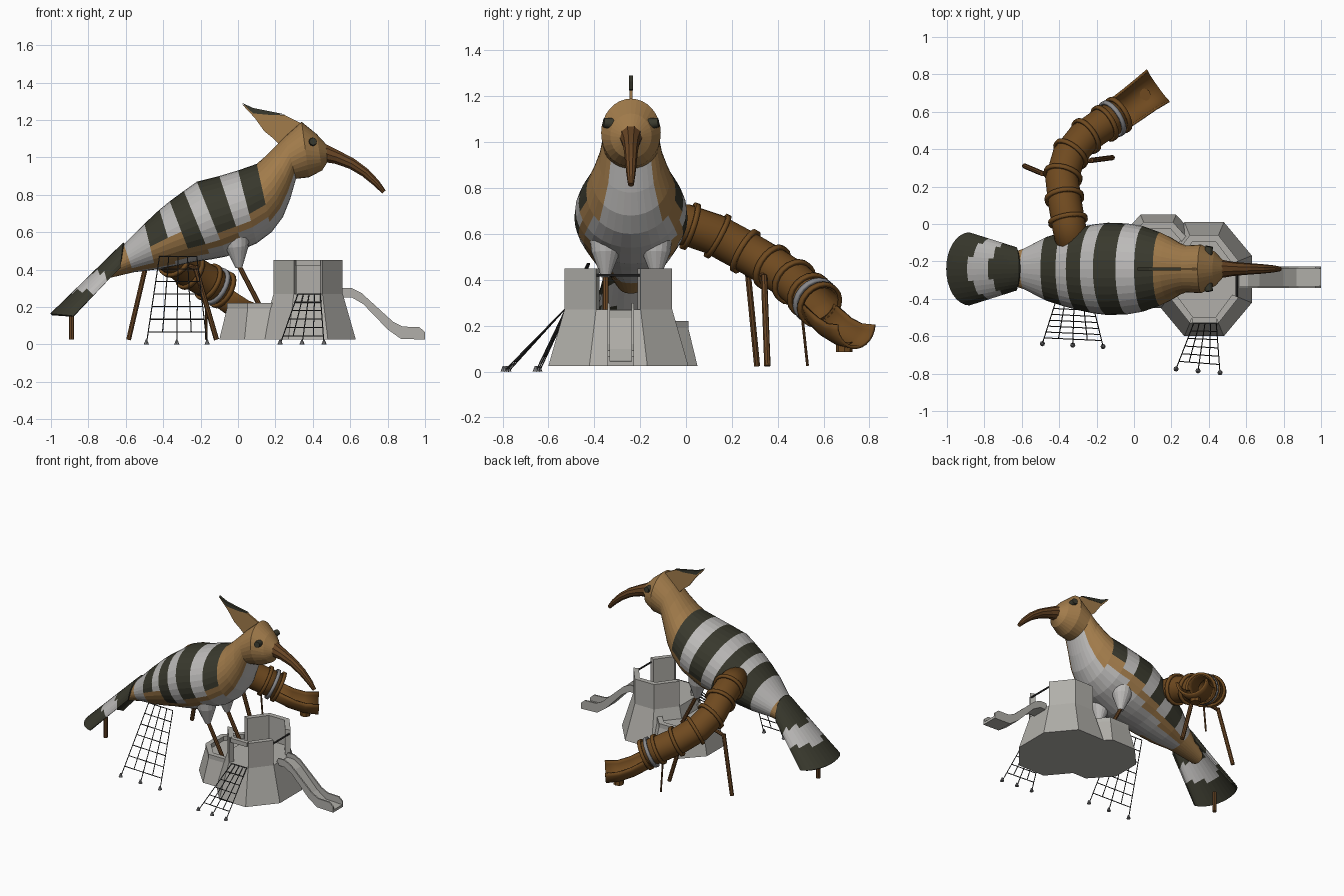
import bpy, bmesh
from math import sin, cos, pi, tan, radians, degrees
from mathutils import Vector as V

if "Cube" in bpy.data.objects:
    bpy.data.objects.remove(bpy.data.objects["Cube"])
BY = -0.24  # middle plane of the bird


def material(name, r, g, b):
    m = bpy.data.materials.new(name)
    m.use_nodes = True
    m.diffuse_color = (r, g, b, 1)
    m.node_tree.nodes["Principled BSDF"].inputs["Base Color"].default_value = (r, g, b, 1)
    return m


TAN = material("tan wood", .36, .2, .07)
DARK = material("dark plumage", .04, .04, .026)
PALE = material("pale plumage", .5, .49, .48)
BROWN = material("brown plastic", .16, .068, .014)
POLE = material("dark wood", .14, .06, .018)
STONE = material("stone grey", .44, .43, .4)
ROPE = material("rope", .04, .04, .04)
METAL = material("grey metal", .25, .25, .26)


def finish(name, bm, mats, smooth=False, thick=0):
    bmesh.ops.recalc_face_normals(bm, faces=bm.faces)
    me = bpy.data.meshes.new(name)
    bm.to_mesh(me)
    bm.free()
    ob = bpy.data.objects.new(name, me)
    bpy.context.collection.objects.link(ob)
    for m in mats:
        me.materials.append(m)
    if thick:
        mod = ob.modifiers.new("thickness", "SOLIDIFY")
        mod.thickness, mod.offset = thick, 0
    if smooth:
        bpy.ops.object.select_all(action="DESELECT")
        ob.select_set(True)
        bpy.context.view_layer.objects.active = ob
        bpy.ops.object.shade_smooth_by_angle(angle=radians(40))
    return ob


def loft(bm, rings, closed=True, caps=True, rule=None):
    """Skin rings of points; rule(ring, step) gives the material index."""
    vs = [[bm.verts.new(p) for p in r] for r in rings]
    n = len(rings[0])
    for i in range(len(vs) - 1):
        for j in range(n if closed else n - 1):
            k = (j + 1) % n
            f = bm.faces.new((vs[i][j], vs[i][k], vs[i + 1][k], vs[i + 1][j]))
            f.material_index = rule(i, j) if rule else 0
    if caps:
        for r, i in ((vs[0], 0), (vs[-1], len(vs) - 2)):
            bm.faces.new(r).material_index = rule(i, 0) if rule else 0


def circles(path, radii, n=16, start=0.0, sweep=2 * pi, closed=True):
    """Rings of points set square to a path."""
    pts, out = [V(p) for p in path], []
    for i, p in enumerate(pts):
        t = (pts[min(i + 1, len(pts) - 1)] - pts[max(i - 1, 0)]).normalized()
        side = t.cross(V((0, 0, 1)) if abs(t.z) < .99 else V((0, 1, 0))).normalized()
        up = side.cross(t)
        angles = [start + sweep * j / (n if closed else n - 1) for j in range(n)]
        out.append([p + radii[i] * (cos(a) * side + sin(a) * up) for a in angles])
    return out


def rod(bm, a, b, r, r2=None, n=8):
    loft(bm, circles([a, b], [r, r if r2 is None else r2], n))


def rods(name, ends, r, mat, r2=None, n=8):
    bm = bmesh.new()
    for a, b in ends:
        rod(bm, a, b, r, r2, n)
    return finish(name, bm, [mat], n > 6)


def plate(name, outline, y, t, mat):
    """Flat xz outline with thickness along y."""
    bm = bmesh.new()
    loft(bm, [[V((x, y + s * t / 2, z)) for x, z in outline] for s in (-1, 1)])
    return finish(name, bm, [mat])


# Bird body: each ring is top x, top z, bottom x, bottom z, half width
SECTIONS = [
    (-.72, .42, -.75, .34, .06), (-.61, .535, -.56, .385, .11), (-.5, .645, -.44, .4, .17),
    (-.42, .72, -.33, .42, .2), (-.365, .765, -.24, .44, .22), (-.29, .82, -.14, .455, .238),
    (-.22, .87, -.06, .47, .247), (-.1, .9, .03, .51, .243), (0, .93, .1, .54, .228),
    (.1, .965, .18, .6, .195), (.14, 1, .24, .68, .17), (.2, 1.06, .28, .78, .14),
    (.25, 1.11, .31, .885, .125), (.34, 1.19, .38, .893, .13), (.42, 1.125, .45, .93, .09),
    (.485, 1.055, .485, .985, .035)]
N = 32
rings = []
for xt, zt, xb, zb, w in SECTIONS:
    mid, half = V((xt + xb, 0, zt + zb)) / 2, V((xt - xb, 0, zt - zb)) / 2
    rings.append([mid + half * cos(a) + V((0, BY + w * sin(a), 0))
                  for a in (2 * pi * j / N for j in range(N))])


def plumage(i, j):
    a = degrees(2 * pi * (j + .5) / N)
    right_side = a > 180
    a = min(a, 360 - a)
    if i >= 12 or i == 0:
        return 0
    if i >= 9:
        return 2 if a > 130 else 0
    if right_side and i in (2, 3) and 85 < a < 130:  # entrance panel
        return 0
    edge = 105 + (8 - i) * 5
    if a > edge:
        return 0 if a < edge + 18 else 2
    return 1 if i % 2 == 0 else 2


bm = bmesh.new()
loft(bm, rings, rule=plumage)
finish("bird_body", bm, [TAN, DARK, PALE])

# Fan tail: an arched sheet, with a pale chevron
ROWS, COLS = 14, 16
tail = []
for i in range(ROWS + 1):
    t = i / ROWS
    mid, rim = V((-.61 - .39 * t, 0, .54 - .38 * t)), V((-.63 - .25 * t, 0, .41 - .26 * t))
    row = []
    for j in range(COLS + 1):
        a = pi * (j / COLS - .5)
        row.append(rim + (mid - rim) * cos(a) + V((0, BY + (.11 + .08 * t) * sin(a), 0)))
    tail.append(row)


def chevron(i, j):
    t, c = (i + .5) / ROWS, 1 - abs(2 * (j + .5) / COLS - 1)
    return 1 if .25 + .2 * c < t < .55 + .17 * c else 0


bm = bmesh.new()
loft(bm, tail, closed=False, caps=False, rule=chevron)
finish("tail_fan", bm, [DARK, PALE], thick=.012)

# Head: crest, beak and eyes
plate("crest", [(.02, 1.285), (.08, 1.255), (.2, 1.23), (.25, 1.225), (.34, 1.18),
                (.3, 1.08), (.22, 1.07), (.19, 1.1), (.14, 1.14), (.09, 1.21)], BY, .012, TAN)
plate("crest_tip", [(.02, 1.292), (.08, 1.264), (.2, 1.24), (.25, 1.23),
                    (.19, 1.225), (.08, 1.235)], BY, .016, DARK)
beak = [(.45, BY, 1.025), (.53, BY, 1.0), (.61, BY, .965), (.68, BY, .918), (.74, BY, .862), (.78, BY, .815)]
bm = bmesh.new()
loft(bm, circles(beak, [.052, .038, .031, .026, .02, .013], 10))
finish("beak", bm, [POLE])
for side, label in ((1, "left"), (-1, "right")):
    rods(label + "_eye", [((.395, BY + side * .08, 1.08), (.402, BY + side * .12, 1.085))], .025, DARK, .02, 12)
    # Legs: pale thigh and wooden shin
    y = BY + side * .11
    bm = bmesh.new()
    loft(bm, circles([(-.01, y, .58), (-.005, y, .52), (.005, y, .41)], [.07, .062, .018], 16))
    finish(label + "_thigh", bm, [PALE])
    rods(label + "_shin", [((0, y, .43), (.12, y, .2))], .013, POLE)
rods("support_poles", [((-.89, BY, .025), (-.89, BY, .17)),
                       ((-.49, .27, .43), (-.585, .31, .025)), ((-.23, .34, .42), (-.115, .355, .025))], .014, POLE)
rods("cross_beams", [((-.49, .27, .42), (-.36, .26, .45)), ((-.23, .34, .41), (-.36, .32, .45))], .012, POLE)
rods("thin_pole", [((-.17, .5, .3), (-.17, .53, .025))], .006, POLE)

# Tube slide
path = [(-.32, -.15, .645), (-.35, 0, .64), (-.37, .12, .6), (-.385, .24, .535), (-.35, .36, .465),
        (-.27, .46, .4), (-.17, .53, .34), (-.08, .585, .29)]
bm = bmesh.new()
loft(bm, circles(path, [.086] * len(path), 20), caps=False)
finish("slide_tube", bm, [BROWN], True, .008)
trough = [(-.09, .58, .295), (0, .645, .235), (.06, .69, .21), (.13, .74, .205)]
bm = bmesh.new()
loft(bm, circles(trough, [.086, .09, .093, .1], 14, pi, pi, False), closed=False, caps=False)
finish("slide_trough", bm, [BROWN], True, .014)
rods("trough_foot", [((.055, .69, .085), (.055, .69, .13))], .035, BROWN)


def flange(name, a, b, f, mat):
    a, b = V(a), V(b)
    d = (b - a).normalized() * .011
    c = a.lerp(b, f)
    bm = bmesh.new()
    loft(bm, circles([c - d, c + d], [.098, .098], 20), caps=False)
    finish(name, bm, [mat], True, .016)


for i in range(1, len(path) - 1):
    flange("tube_flange", path[i], path[i + 1], .15, BROWN)
flange("tube_collar", path[-2], path[-1], .6, METAL)
flange("tube_mouth", path[-2], path[-1], .95, BROWN)


# Stone forts: flared octagon base, then wall pieces with gaps
def fort(name, cx, cy, rx, ry, flare, floor, top, gaps, inset=.035):
    def ring(grow, z):
        k = 1 / cos(pi / 8)
        return [V((cx + (rx + grow) * k * cos(a), cy + (ry + grow) * k * sin(a), z))
                for a in (pi / 4 * j - pi / 8 for j in range(8))]
    bm = bmesh.new()
    loft(bm, [ring(flare, .025), ring(0, floor)])
    outer, inner = ring(0, 0), ring(-inset, 0)
    for j in range(8):
        if j in gaps:
            continue
        k = (j + 1) % 8
        foot = [outer[j], outer[k], inner[k], inner[j]]
        loft(bm, [[p + V((0, 0, z)) for p in foot] for z in (floor, top)])
    finish(name, bm, [STONE])


fort("tower", .375, -.295, .185, .235, .07, .27, .45, (0, 4, 6))
fort("low_fort", .13, -.2, .19, .21, .04, .19, .22, ())
plate("tower_lintel", [(.31, .42), (.44, .42), (.44, .45), (.31, .45)], -.513, .03, STONE)
rods("tower_handrail", [((.55, -.39, .42), (.55, -.2, .42))], .006, ROPE)

# Small open slide
under = [(.54, .25), (.61, .25), (.67, .215), (.8, .08), (.87, .03), (1, .025)]
over = [(1, .065), (.97, .092), (.88, .095), (.83, .12), (.66, .275), (.61, .3), (.56, .3)]
for y in (-.337, -.232):
    plate("open_slide_side", under + over, y, .01, STONE)
plate("open_slide_bed", under + [(x, z + .018) for x, z in reversed(under)], -.285, .1, STONE)


# Climbing nets hung between a top edge and three ground anchors
def net(name, top_a, top_b, low_a, low_b, rows, cols=4):
    grid = [[V(top_a).lerp(V(top_b), c / cols).lerp(V(low_a).lerp(V(low_b), c / cols), r / rows)
             for c in range(cols + 1)] for r in range(rows + 1)]
    ends = []
    for r in range(rows):
        ends += [(grid[r][c], grid[r][c + 1]) for c in range(cols)]
    for c in range(cols + 1):
        last = rows if c % 2 == 0 else rows - 1
        ends.append((grid[0][c], grid[last][c]))
    rods(name, ends, .003, ROPE, n=5)
    feet = [grid[rows][c] for c in range(0, cols + 1, 2)]
    rods(name + "_anchors", [(V((p.x, p.y, 0)), p + V((0, 0, .025))) for p in feet], .014, METAL, .004)


net("body_net", (-.42, -.42, .47), (-.22, -.43, .47), (-.49, -.64, 0), (-.165, -.655, 0), 7)
net("tower_net", (.32, -.53, .27), (.44, -.53, .27), (.225, -.775, 0), (.46, -.795, 0), 6)
